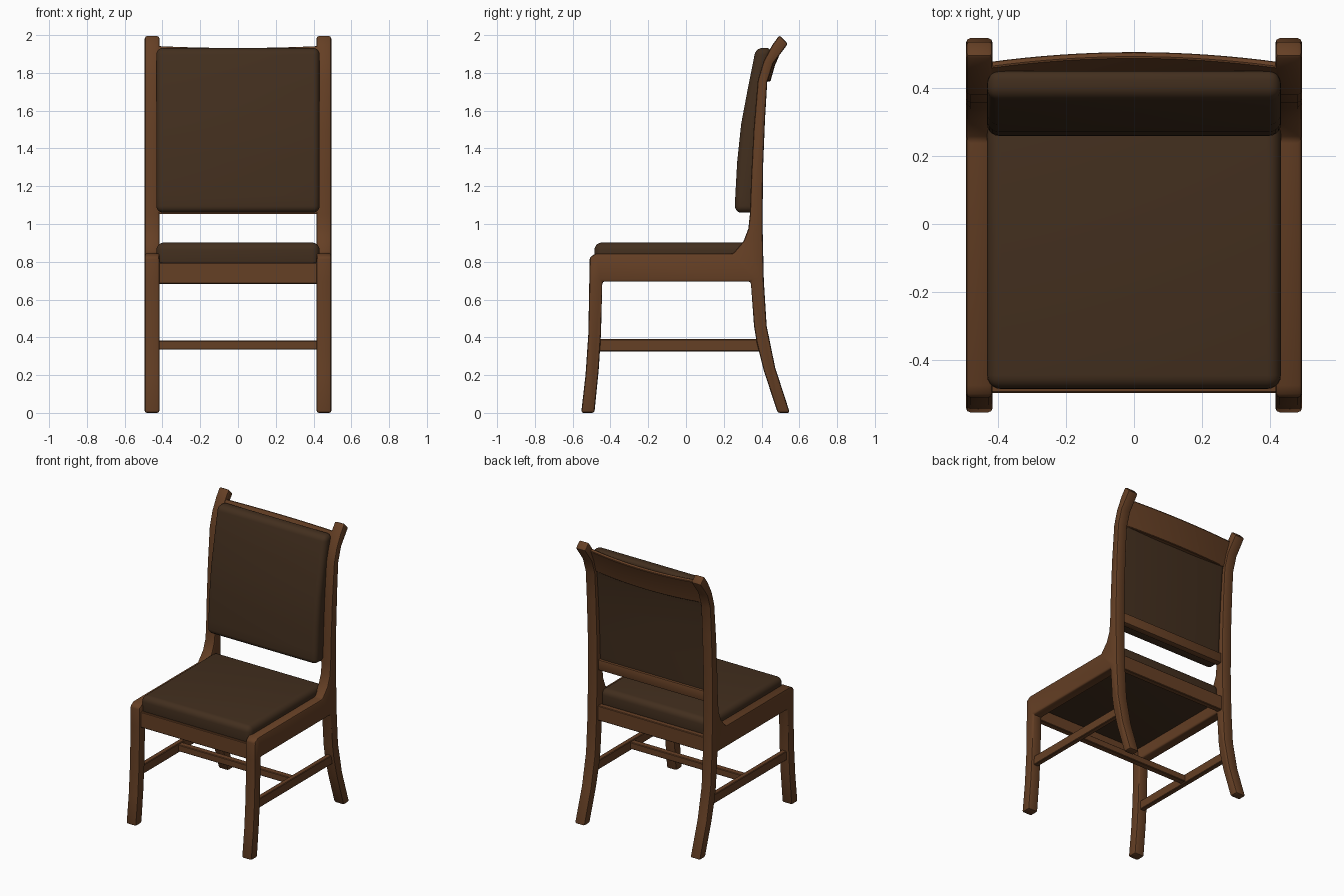
import bpy, bmesh, math

if "Cube" in bpy.data.objects:
    bpy.data.objects.remove(bpy.data.objects["Cube"])


def material(name, rgb):
    m = bpy.data.materials.new(name)
    m.diffuse_color = (*rgb, 1)
    m.use_nodes = True
    m.node_tree.nodes["Principled BSDF"].inputs["Base Color"].default_value = m.diffuse_color
    return m


WOOD = material("dark_wood", (0.13, 0.05, 0.018))
LEATHER = material("brown_leather", (0.055, 0.028, 0.013))


def loft(name, section, x0, x1, mat, bevel=0.01, segs=2, steps=1, bulge=0.0, sag=0.0):
    """Sweep a (y, z) section along x, optionally bowed backwards in the middle."""
    bm = bmesh.new()
    rings = []
    for i in range(steps + 1):
        t = i / steps
        bow = 1 - (2 * t - 1) ** 2
        rings.append([bm.verts.new((x0 + (x1 - x0) * t, y + bulge * bow, z - sag * bow))
                      for y, z in section])
    n = len(section)
    for a, b in zip(rings, rings[1:]):
        for j in range(n):
            k = (j + 1) % n
            bm.faces.new((a[j], a[k], b[k], b[j]))
    bm.faces.new(rings[0])
    bm.faces.new(rings[-1])
    bmesh.ops.recalc_face_normals(bm, faces=bm.faces)
    mesh = bpy.data.meshes.new(name)
    bm.to_mesh(mesh)
    bm.free()
    mesh.materials.append(mat)
    ob = bpy.data.objects.new(name, mesh)
    bpy.context.collection.objects.link(ob)
    bpy.ops.object.select_all(action='DESELECT')
    ob.select_set(True)
    bpy.context.view_layer.objects.active = ob
    mod = ob.modifiers.new("bevel", 'BEVEL')
    mod.width, mod.segments = bevel, segs
    mod.limit_method, mod.angle_limit = 'ANGLE', math.radians(40)
    bpy.ops.object.modifier_apply(modifier=mod.name)
    bpy.ops.object.shade_smooth_by_angle(angle=math.radians(35))
    return ob


def rect(y0, y1, z0, z1):
    return [(y0, z0), (y1, z0), (y1, z1), (y0, z1)]


# Side frame: front leg, seat rail, splayed back leg and back post in one outline
side = [(-0.555, 0), (-0.485, 0), (-0.462, 0.23), (-0.45, 0.42), (-0.443, 0.695),
        (0.343, 0.695), (0.36, 0.46), (0.375, 0.37), (0.41, 0.23), (0.485, 0),
        (0.55, 0), (0.472, 0.24), (0.427, 0.46), (0.412, 0.7), (0.405, 1.0),
        (0.408, 1.3), (0.418, 1.55), (0.43, 1.75), (0.462, 1.85), (0.54, 1.955),
        (0.495, 2.0), (0.455, 1.945), (0.41, 1.86), (0.38, 1.76), (0.358, 1.5),
        (0.345, 1.25), (0.338, 1.05), (0.33, 0.975), (0.305, 0.91), (0.25, 0.845),
        (-0.475, 0.845), (-0.51, 0.825), (-0.512, 0.695), (-0.517, 0.42), (-0.532, 0.2)]

for s, label in ((1, "right"), (-1, "left")):
    loft(label + "_side_frame", side, s * 0.416, s * 0.494, WOOD, bevel=0.012)
    loft(label + "_stretcher", rect(-0.47, 0.40, 0.325, 0.39), s * 0.437, s * 0.473,
         WOOD, bevel=0.004, segs=1)

# Cross stretcher and seat rails
loft("cross_stretcher", rect(-0.045, 0.0, 0.335, 0.383), -0.445, 0.445, WOOD, 0.004, 1)
loft("front_rail", rect(-0.497, -0.455, 0.683, 0.795), -0.425, 0.425, WOOD, 0.004, 1)
loft("back_rail", rect(0.355, 0.395, 0.695, 0.80), -0.425, 0.425, WOOD, 0.004, 1)

# Back rest rails
loft("lower_back_rail", rect(0.345, 0.392, 1.052, 1.125), -0.425, 0.425, WOOD, 0.006)
crest = [(0.385, 1.765), (0.418, 1.765), (0.442, 1.85), (0.478, 1.932), (0.46, 1.944), (0.415, 1.86)]
loft("top_back_rail", crest, -0.425, 0.425, WOOD, 0.004, 1, steps=16, bulge=0.029, sag=0.01)

# Upholstery
loft("seat", rect(-0.485, 0.355, 0.765, 0.902), -0.432, 0.432, LEATHER, 0.04, 5)
back = [(0.258, 1.06), (0.261, 1.15), (0.271, 1.33), (0.292, 1.53), (0.328, 1.72), (0.37, 1.932),
        (0.458, 1.932), (0.425, 1.82), (0.41, 1.72), (0.395, 1.53), (0.383, 1.33), (0.376, 1.15),
        (0.37, 1.06)]
loft("back_cushion", back, -0.432, 0.432, LEATHER, 0.035, 5)
